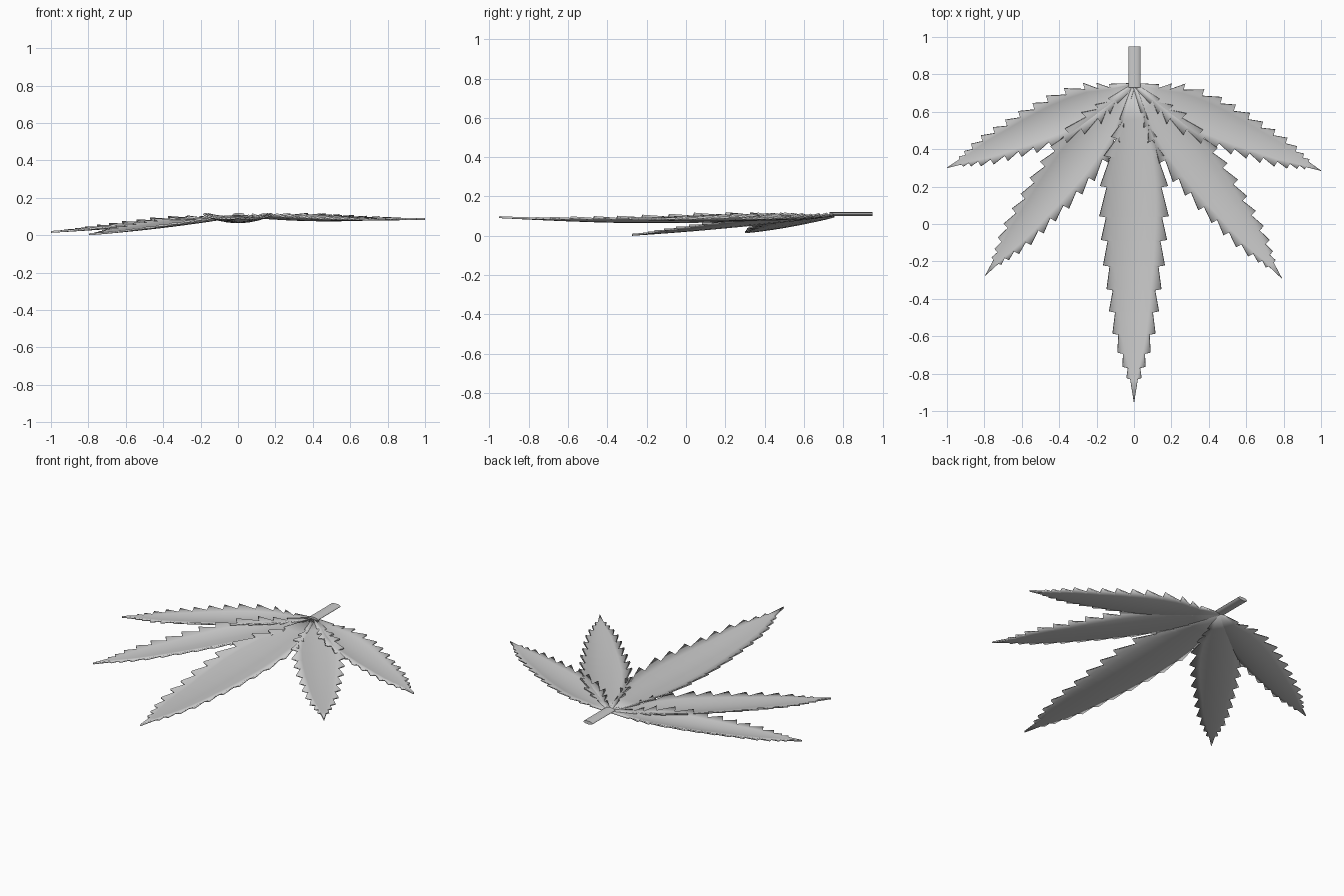
import bpy, math
from mathutils import Vector

if "Cube" in bpy.data.objects:
    bpy.data.objects.remove(bpy.data.objects["Cube"])

# (fraction along leaflet, relative half width) at each tooth point
TEETH = [(.11, .42), (.165, .66), (.225, .87), (.32, .98), (.415, 1.0), (.49, .95),
         (.57, .89), (.645, .79), (.715, .72), (.785, .62), (.845, .48),
         (.89, .33), (.925, .22)]
COLUMNS = (-1, -.8, -.4, 0, .4, .8, 1)
BASE = Vector((0, .745))


def leaflet(name, tip, width, tip_z, sag, cup, base_z=.108):
    axis = Vector(tip) - BASE
    side = Vector((-axis.y, axis.x)).normalized()
    # rows: (t, half width of inner columns, half width of edge)
    rows = [(0, .006, .008)]
    for i, (t, w) in enumerate(TEETH):
        w *= width
        notch = .024 if i > 0 else .015
        inner = max(w - notch - .012 * w / width, w * .5)
        rows.append((t, inner, w))
        rows.append((t + .004, inner, inner))
    rows.append((1, .001, .001))

    verts, faces = [], []
    for t, inner, edge in rows:
        mid = base_z + (tip_z - base_z) * t - sag * math.sin(math.pi * t)
        for u in COLUMNS:
            s = math.copysign(edge, u) if abs(u) == 1 else u * inner
            # teeth lean slightly toward the tip
            p = BASE + axis * t + side * s
            verts.append((p.x, p.y, mid + cup * (s / width) ** 2))
    n = len(COLUMNS)
    for r in range(len(rows) - 1):
        for c in range(n - 1):
            a = r * n + c
            faces.append((a, a + n, a + n + 1, a + 1))
    me = bpy.data.meshes.new(name)
    me.from_pydata(verts, [], faces)
    ob = bpy.data.objects.new(name, me)
    bpy.context.collection.objects.link(ob)
    if me.polygons[n].normal.z < 0:
        me.flip_normals()
    # thin blade thickness, grown downward
    mod = ob.modifiers.new("thickness", 'SOLIDIFY')
    mod.thickness = .01
    mod.offset = -1
    bpy.ops.object.select_all(action='DESELECT')
    ob.select_set(True)
    bpy.context.view_layer.objects.active = ob
    bpy.ops.object.shade_smooth_by_angle(angle=math.radians(35))
    return ob


# five leaflets fanning from the stem; the left pair droops
leaflet("center_leaflet", (0, -.95), .183, .1, .03, .042)
leaflet("right_lower_leaflet", (.79, -.29), .148, .092, .015, .03)
leaflet("right_upper_leaflet", (1.0, .285), .135, .092, .01, .025)
leaflet("left_lower_leaflet", (-.795, -.275), .148, .01, .008, .03)
leaflet("left_upper_leaflet", (-1.0, .3), .135, .023, .008, .03)

# flattened stem
bpy.ops.mesh.primitive_cylinder_add(vertices=12, radius=1, depth=.22,
                                    location=(.003, .84, .11),
                                    rotation=(math.pi / 2, 0, 0))
stem = bpy.context.object
stem.name = "stem"
stem.scale = (.032, .01, 1)
bpy.ops.object.transform_apply(location=False, rotation=True, scale=True)
bpy.ops.object.shade_smooth_by_angle(angle=math.radians(40))
